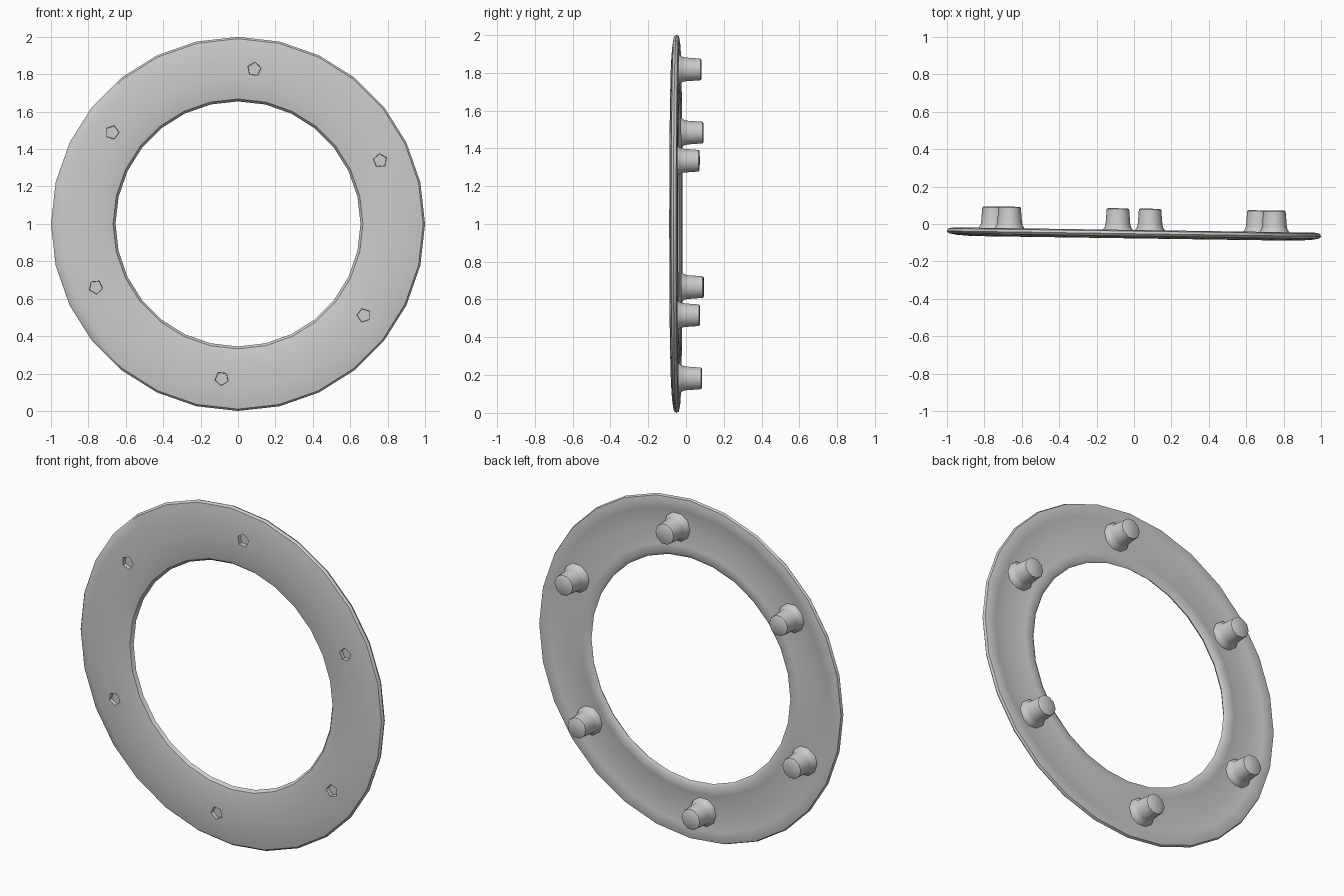
import bpy, bmesh, math
from mathutils import Vector

if "Cube" in bpy.data.objects:
    bpy.data.objects.remove(bpy.data.objects["Cube"])

TILT = -0.0145   # the whole piece leans slightly around z
STUD_R = 0.822   # circle on which the studs sit


def lathe(name, profile, segs, centre=(0, 0, 0), closed=False, phase=0.0):
    """Spin (radius, y) points around an axis parallel to y."""
    bm = bmesh.new()
    rings = []
    for r, y in profile:
        ring = []
        for i in range(segs):
            a = 2 * math.pi * i / segs + phase
            p = Vector((r * math.cos(a), y, r * math.sin(a))) + Vector(centre)
            p.y += TILT * p.x
            ring.append(bm.verts.new(p))
        rings.append(ring)
    n = len(rings)
    for k in range(n if closed else n - 1):
        a, b = rings[k], rings[(k + 1) % n]
        for i in range(segs):
            j = (i + 1) % segs
            bm.faces.new((a[i], a[j], b[j], b[i]))
    if not closed:
        bm.faces.new(rings[0])
        bm.faces.new(rings[-1])
    bmesh.ops.recalc_face_normals(bm, faces=bm.faces)
    mesh = bpy.data.meshes.new(name)
    bm.to_mesh(mesh)
    bm.free()
    obj = bpy.data.objects.new(name, mesh)
    bpy.context.collection.objects.link(obj)
    return obj


def smooth(obj, angle):
    bpy.ops.object.select_all(action='DESELECT')
    obj.select_set(True)
    bpy.context.view_layer.objects.active = obj
    bpy.ops.object.shade_smooth_by_angle(angle=math.radians(angle))


# Flat ring: gently domed front, shallow grooves on the back
ring_profile = [
    (0.655, -0.046), (0.668, -0.063), (0.71, -0.072), (0.80, -0.077),
    (0.88, -0.076), (0.95, -0.071), (0.99, -0.064), (1.0, -0.052),
    (0.994, -0.038), (0.965, -0.032), (0.925, -0.036), (0.89, -0.043),
    (0.83, -0.040), (0.76, -0.043), (0.72, -0.035), (0.675, -0.032),
]
ring = lathe("ring", ring_profile, 28, (0, 0, 1), closed=True,
             phase=math.pi / 2)

# Six flared studs on the back, each with a small recess in the front
stud_profile = [(0.085, -0.05), (0.083, -0.036), (0.070, -0.018),
                (0.066, 0.0), (0.060, 0.078), (0.052, 0.083)]
for k in range(6):
    a = math.radians(84 - 60 * k)
    c = (STUD_R * math.cos(a), 0, 1 + STUD_R * math.sin(a))
    stud = lathe(f"stud_{k + 1}", stud_profile, 10, c)
    smooth(stud, 40)
    hole = (STUD_R * 1.012 * math.cos(a), 0, 1 + STUD_R * 1.012 * math.sin(a))
    cutter = lathe(f"recess_cutter_{k + 1}", [(0.042, -0.12), (0.036, -0.054)],
                   5, hole, phase=a)
    cutter.hide_render = True
    cutter.hide_set(True)
    mod = ring.modifiers.new("recess", 'BOOLEAN')
    mod.operation = 'DIFFERENCE'
    mod.solver = 'EXACT'
    mod.object = cutter

# Bake the recesses before shading
deps = bpy.context.evaluated_depsgraph_get()
baked = bpy.data.meshes.new_from_object(ring.evaluated_get(deps))
ring.modifiers.clear()
ring.data = baked
for obj in [o for o in bpy.data.objects if o.name.startswith("recess_cutter")]:
    bpy.data.objects.remove(obj)
smooth(ring, 40)
